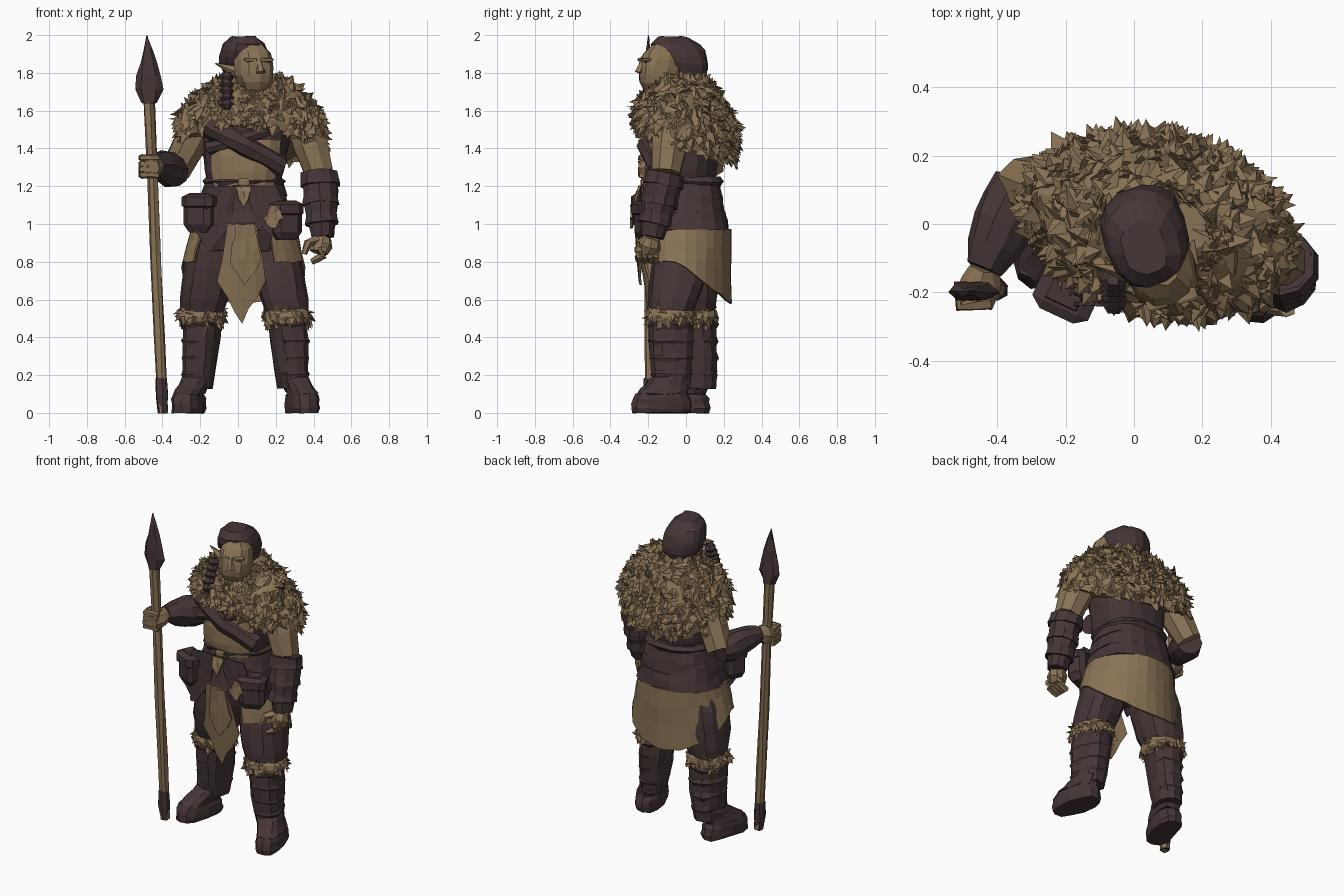
import bpy, bmesh, random
from math import sin, cos, pi, radians, copysign
from mathutils import Vector, Matrix

random.seed(7)
if "Cube" in bpy.data.objects:
    bpy.data.objects.remove(bpy.data.objects["Cube"])


def material(name, *rgb):
    mat = bpy.data.materials.new(name)
    mat.use_nodes = True
    mat.diffuse_color = (*rgb, 1)
    mat.node_tree.nodes["Principled BSDF"].inputs["Base Color"].default_value = (*rgb, 1)
    return mat


TAN = material("tan hide", .25, .17, .09)
DARK = material("dark leather", .06, .036, .037)


def finish(name, bm, *mats):
    bmesh.ops.recalc_face_normals(bm, faces=bm.faces)
    mesh = bpy.data.meshes.new(name)
    bm.to_mesh(mesh)
    bm.free()
    for mat in mats:
        mesh.materials.append(mat)
    obj = bpy.data.objects.new(name, mesh)
    bpy.context.collection.objects.link(obj)
    return obj


def wobble(amount):
    return Vector([random.uniform(-amount, amount) for axis in "xyz"])


def skin(rings, closed=True, jitter=.005):
    """Bridge rows of points into a slightly rough surface, capped when closed."""
    bm = bmesh.new()
    rows = [[bm.verts.new(point + wobble(jitter)) for point in ring] for ring in rings]
    count = len(rows[0])
    for upper, lower in zip(rows, rows[1:]):
        for i in range(count if closed else count - 1):
            j = (i + 1) % count
            bm.faces.new((upper[i], upper[j], lower[j], lower[i]))
    if closed:
        bm.faces.new(rows[0])
        bm.faces.new(rows[-1])
    bmesh.ops.recalc_face_normals(bm, faces=bm.faces)
    return bm


def swell(bulge, t):
    return 1 + bulge * max(0, sin(pi * t)) ** .6


def ovals(low, high, bulge=0, steps=4, sides=12, yaw=0):
    """Stacked rounded ovals blended between two (x, y, z, rx, ry) sections."""
    turn = Matrix.Rotation(radians(yaw), 3, 'Z')
    rings = []
    for k in range(steps + 1):
        t = k / steps
        x, y, z, rx, ry = [a + (b - a) * t for a, b in zip(low, high)]
        ring = []
        for i in range(sides):
            angle = 2 * pi * i / sides
            c, s = [copysign(abs(v) ** .8, v) * swell(bulge, t) for v in (cos(angle), sin(angle))]
            ring.append(turn @ Vector((rx * c, ry * s, 0)) + Vector((x, y, z)))
        rings.append(ring)
    return rings


def column(name, low, high, mat, **shape):
    return finish(name, skin(ovals(low, high, **shape)), mat)


def limb(name, path, start, end, mat, bulge=0, sides=8):
    """Tapered round limb along a path, from radius start to radius end."""
    points = [Vector(path[0])]
    for a, b in zip(path, path[1:]):
        points += [(Vector(a) + Vector(b)) / 2, Vector(b)]
    last = len(points) - 1
    rings = []
    for k, point in enumerate(points):
        aim = points[min(k + 1, last)] - points[max(k - 1, 0)]
        turn = aim.to_track_quat('Z', 'Y')
        radius = (start + (end - start) * k / last) * swell(bulge, k / last)
        angles = [2 * pi * i / sides for i in range(sides)]
        rings.append([point + turn @ Vector((cos(a), sin(a), 0)) * radius for a in angles])
    return finish(name, skin(rings, jitter=min(.005, end / 6)), mat)


def box(name, place, size, mat, yaw=0):
    bm = bmesh.new()
    bmesh.ops.create_cube(bm, size=1)
    bmesh.ops.bevel(bm, geom=bm.edges[:], offset=.2, segments=1, affect='EDGES')
    move = Matrix.Translation(place) @ Matrix.Rotation(radians(yaw), 4, 'Z') @ Matrix.Diagonal((*size, 1))
    bmesh.ops.transform(bm, verts=bm.verts, matrix=move)
    return finish(name, bm, mat)


def sheet(name, rows, mat):
    obj = finish(name, skin(rows, closed=False), mat)
    obj.modifiers.new("thickness", 'SOLIDIFY').thickness = .012


def cloth(name, top, width, hem, length, mat, slant=0, lean=0):
    """Hanging cloth with a pointed, ragged hem."""
    rows = []
    for t in (0, .3, .6, 1):
        row = []
        for s in (-1, -.6, -.3, 0, .3, .6, 1):
            half = (width + (hem - width) * t) / 2
            ragged = random.uniform(0, .03) * t
            drop = length * t * (1 - .4 * abs(s)) - ragged
            row.append(Vector(top) + Vector((slant * t + s * half, lean * t, -drop)))
        rows.append(row)
    sheet(name, rows, mat)


def fur(name, rings, count, size):
    """Closed base covered in broad drooping shards."""
    bm = skin(rings)
    faces = [f for f in bm.faces if len(f.verts) == 4]
    roots = []
    for face in random.choices(faces, [f.calc_area() for f in faces], k=count):
        a, b, c, d = [v.co for v in face.verts]
        u, v = random.random(), random.random()
        roots.append((a.lerp(b, u).lerp(d.lerp(c, u), v), face.normal.copy()))
    for root, normal in roots:
        aim = (normal * .45 + Vector((0, 0, -.6)) + wobble(.5)).normalized()
        side = normal.cross(aim).normalized() * size * random.uniform(.4, .7)
        base = root - normal * size * .2
        crest = root + (normal - aim) * size * .3
        tip = root + aim * size * random.uniform(.5, .9)
        shard = [bm.verts.new(p) for p in (base + side, base - side, crest, tip)]
        for i in range(4):
            bm.faces.new(shard[:i] + shard[i + 1:])
    return finish(name, bm, TAN)


# Legs: boot, straps, fur cuff and trouser for each side
for side, foot, ankle, knee, hip, yaw in (
        ("right", (-.26, -.03), (-.21, .06), (-.19, .04), (-.13, 0), -14),
        ("left", (.34, -.13), (.29, -.08), (.26, -.08), (.18, 0), 14)):
    instep = (*foot, .1, .075, .14)
    column(side + "_foot", (*foot, 0, .075, .16), instep, DARK, bulge=.08, yaw=yaw)
    shin, calf = (*ankle, .13, .075, .1), (*knee, .48, .1, .12)
    column(side + "_instep", instep, (*ankle, .2, .075, .09), DARK, yaw=yaw)
    column(side + "_boot", shin, calf, DARK, bulge=.06, yaw=yaw)
    for k in range(4):
        x, y, z, rx, ry = [a + (b - a) * k / 4 for a, b in zip(shin, calf)]
        column(side + "_boot_strap", (x, y, z + .05, rx, ry), (x, y, z + .1, rx, ry), DARK, bulge=.13, steps=2, yaw=yaw)
    fur(side + "_knee_fur", ovals((*knee, .46, .1, .1), (*knee, .56, .1, .1), bulge=.25), 80, .05)
    column(side + "_trouser", (*knee, .52, .11, .11), (*hip, .93, .11, .14), DARK, bulge=.22, steps=5)

# Hips, layered waist bands and belt
middle = (.03, -.01)
column("hips", (*middle, .86, .22, .18), (*middle, 1.24, .19, .18), DARK, bulge=.18, sides=18)
for k in range(3):
    z, r = .97 + .09 * k, .27 - .02 * k
    column("waist_band", (*middle, z, r, r - .03), (*middle, z + .1, r - .03, r - .05), DARK, sides=18, steps=2)
column("belt", (*middle, 1.2, .2, .19), (*middle, 1.25, .2, .19), DARK, bulge=.1, sides=18, steps=2)
box("belt_buckle", (.03, -.23, 1.22), (.06, .02, .04), TAN)

# Hide skirt around the sides and rear, longest at the back
rows = []
for t in (0, .3, .6, 1):
    row = []
    for i in range(23):
        angle = radians(-60 + i * 12.5)
        drop = .17 + .2 * max(0, sin(angle) + .1)
        around = Vector(((.28 + .05 * t) * cos(angle), .25 * sin(angle), .97 - drop * t))
        row.append(Vector((*middle, 0)) + around)
    rows.append(row)
sheet("rear_skirt", rows, TAN)

# Front loincloth and leather flaps
cloth("right_flap", (-.08, -.24, 1.2), .16, .22, .36, DARK, slant=-.07)
cloth("left_flap", (.12, -.24, 1.2), .16, .2, .28, DARK, slant=.06)
cloth("loincloth", (.02, -.26, 1), .15, .26, .54, TAN, lean=.06)
cloth("loincloth_fold", (.04, -.27, 1), .1, .17, .35, TAN, lean=.02)
cloth("waist_rag", (.03, -.25, 1.2), .08, .06, .12, TAN, lean=-.02)

# Pouches with lids and a hanging hide strip
for x, z, yaw in ((-.2, 1.06, -25), (.25, 1.02, 22)):
    box("pouch", (x, -.2, z), (.16, .12, .21), DARK, yaw)
    box("pouch_lid", (x, -.21, z + .06), (.18, .13, .08), DARK, yaw)
cloth("hide_strip", (.19, -.28, 1.1), .03, .11, .15, TAN)

# Torso with a bare belly under leather and crossed straps
bm = skin(ovals((.03, -.03, 1.2, .19, .18), (.05, -.01, 1.6, .22, .17), bulge=.1, steps=5, sides=18))
for f in bm.faces:
    spot = f.calc_center_median()
    bare = f.normal.y < -.6 and spot.z < 1.47 and abs(spot.x - .03) < .17
    f.material_index = 0 if bare else 1
finish("torso", bm, TAN, DARK)
for left, right, width in ((1.3, 1.52, .06), (1.52, 1.4, .04)):
    path = [(-.16, -.15, right), (.04, -.2, (left + right) / 2), (.23, -.14, left)]
    limb("chest_strap", path, width, width, DARK)

# Fur mantle, turned with the shoulders and lower at the back
turn, rings = Matrix.Rotation(radians(-14), 3, 'Z'), []
for k in range(7):
    t = k / 6
    reach = sin(pi * (.1 + .5 * t)) ** .85
    ring = []
    for i in range(28):
        angle = 2 * pi * i / 28
        s = sin(angle)
        hem = 1.45 - .12 * s if s > 0 else 1.45 - .08 * s ** 3
        flat = turn @ Vector((.4 * cos(angle), .26 * s, 0)) * reach
        ring.append(flat + Vector((.07, 0, 1.78 + (hem - 1.78) * t)))
    rings.append(ring)
fur("fur_mantle", rings, 750, .075)

# Left arm hanging at the side
shoulder, elbow, wrist = Vector((.34, -.07, 1.55)), Vector((.43, -.11, 1.27)), Vector((.45, -.18, .93))
knuckle = Vector((.43, -.2, .85))
limb("left_upper_arm", [shoulder, elbow], .1, .08, TAN, bulge=.08)
limb("left_bracer", [elbow, elbow.lerp(wrist, .5), wrist], .09, .06, DARK, bulge=.2, sides=10)
for t in (0, .3, .6):
    limb("left_bracer_band", [elbow.lerp(wrist, t), elbow.lerp(wrist, t + .2)], .1 - .03 * t, .11 - .03 * t, DARK, sides=10)
limb("left_palm", [wrist, knuckle], .045, .05, TAN, bulge=.2)
for k in range(4):
    root = knuckle + Vector((.02, .04 - .03 * k, .03))
    limb("left_finger", [root, root - Vector((0, 0, .05)), root - Vector((.06, 0, .08))], .026, .015, TAN, sides=5)
limb("left_thumb", [wrist, (.37, -.24, .9), (.35, -.25, .84)], .03, .016, TAN, sides=5)

# Right arm bent to hold the spear
shoulder, elbow, wrist = Vector((-.2, .07, 1.53)), Vector((-.33, .12, 1.28)), Vector((-.44, -.13, 1.32))
grip = Vector((-.46, -.2, 1.3))
limb("right_upper_arm", [shoulder, elbow], .1, .085, TAN, bulge=.05)
limb("right_bracer", [elbow, elbow.lerp(wrist, .5), wrist], .08, .05, DARK, bulge=.4, sides=10)
limb("right_fist", [wrist, grip, grip - Vector((0, .05, 0))], .045, .045, TAN, bulge=.4)
for k in range(4):
    root = grip + Vector((-.05, .03, .03 * k - .04))
    limb("right_finger", [root, root - Vector((0, .07, 0)), root + Vector((.09, -.06, 0))], .02, .018, TAN, sides=5)

# Spear
foot, neck, tip = Vector((-.4, -.19, 0)), Vector((-.47, -.2, 1.64)), Vector((-.48, -.2, 2))
limb("spear_shaft", [foot, foot.lerp(neck, .5), neck], .028, .03, TAN, sides=7)
limb("spear_butt", [foot, foot.lerp(neck, .11)], .026, .03, DARK, bulge=.25, sides=7)
barb = (*neck.lerp(tip, .2), .075, .03)
column("spear_head_socket", (*neck, .04, .03), barb, DARK, sides=6, steps=1)
column("spear_head", barb, (*tip, .002, .002), DARK, bulge=.1, sides=6)

# Head turned slightly to its left
limb("neck", [(.06, 0, 1.62), (.06, -.06, 1.8)], .1, .08, TAN)
column("head", (.09, -.16, 1.71, .06, .06), (.07, -.1, 1.95, .06, .08), TAN, bulge=.72, steps=6, yaw=18)
limb("nose", [(.11, -.22, 1.87), (.12, -.25, 1.8)], .014, .025, TAN, sides=5)
for x, y in ((.07, -.23), (.15, -.21)):
    box("brow", (x, y, 1.87), (.07, .04, .02), TAN, 18)
    box("eye", (x, y - .005, 1.855), (.04, .009, .006), DARK, 18)
limb("right_ear", [(.01, -.15, 1.8), (-.12, -.12, 1.85)], .035, .003, TAN, sides=5)

# Hair and side braid
column("hair", (.03, .02, 1.75, .06, .05), (.03, -.07, 1.99, .06, .08), DARK, bulge=1.1, steps=7, sides=14, yaw=18)
for k in range(5):
    knot = Vector((-.06, -.16, 1.8)) - Vector((0, .016, .036)) * k
    limb("braid", [knot, knot - Vector((0, .01, .05))], .02, .02, DARK, bulge=1, sides=6)
